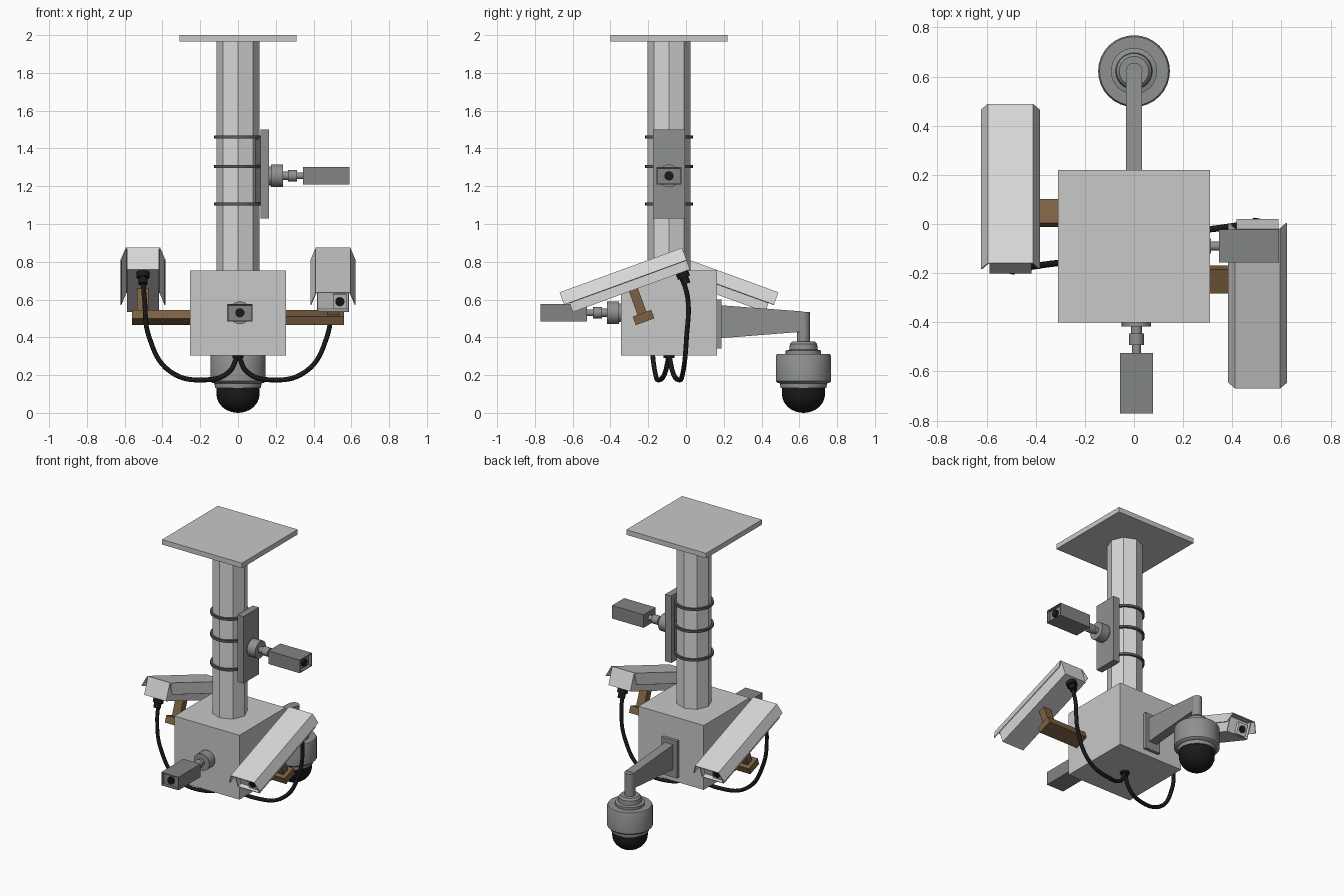
import bpy, bmesh, math
from mathutils import Matrix, Vector

if "Cube" in bpy.data.objects:
    bpy.data.objects.remove(bpy.data.objects["Cube"], do_unlink=True)


def material(name, *rgb):
    m = bpy.data.materials.new(name)
    m.use_nodes = True
    m.diffuse_color = (*rgb, 1)
    m.node_tree.nodes["Principled BSDF"].inputs["Base Color"].default_value = (*rgb, 1)
    return m


PALE = material("pale_grey_paint", .58, .58, .58)
WHITE = material("off_white_paint", .68, .68, .68)
GREY = material("mid_grey_metal", .27, .285, .275)
CAM = material("camera_grey", .22, .235, .228)
DARK = material("dark_grey_steel", .1, .105, .1)
BROWN = material("brown_bracket", .2, .12, .055)
BLACK = material("black_plastic", .01, .01, .01)
I = Matrix.Identity(4)
T = Matrix.Translation


def rot(deg, axis):
    return Matrix.Rotation(math.radians(deg), 4, axis)


def finish(name, bm, mat, mx=I, smooth=False):
    bmesh.ops.recalc_face_normals(bm, faces=bm.faces)
    me = bpy.data.meshes.new(name)
    bm.to_mesh(me)
    bm.free()
    me.materials.append(mat)
    ob = bpy.data.objects.new(name, me)
    ob.matrix_world = mx
    bpy.context.collection.objects.link(ob)
    if smooth:
        bpy.ops.object.select_all(action='DESELECT')
        ob.select_set(True)
        bpy.context.view_layer.objects.active = ob
        bpy.ops.object.shade_smooth_by_angle(angle=math.radians(35))
    return ob


def box(name, lo, hi, mat, mx=I, recess=0):
    """Box between two corners; recess sinks a framed panel into its +X end."""
    lo, hi = Vector(lo), Vector(hi)
    bm = bmesh.new()
    bmesh.ops.create_cube(bm, size=1, matrix=T((lo + hi) / 2) @ Matrix.Diagonal((*(hi - lo), 1)))
    if recess:
        bm.normal_update()
        end = [f for f in bm.faces if f.normal.x > .9]
        bmesh.ops.inset_region(bm, faces=end, thickness=.008)
        bmesh.ops.inset_region(bm, faces=end, thickness=.001, depth=-recess)
    return finish(name, bm, mat, mx)


def rod(name, a, b, r, mat, mx=I, sides=24, r2=None, smooth=True):
    """Cylinder or cone from point a to point b."""
    a, b = Vector(a), Vector(b)
    turn = (b - a).to_track_quat('Z', 'Y').to_matrix().to_4x4()
    bm = bmesh.new()
    bmesh.ops.create_cone(bm, cap_ends=True, segments=sides, radius1=r, radius2=r if r2 is None else r2,
                          depth=(b - a).length, matrix=T((a + b) / 2) @ turn)
    return finish(name, bm, mat, mx, smooth)


def prism(name, outline, width, mat, mx=I):
    """Y-Z outline extruded symmetrically along X."""
    bm = bmesh.new()
    face = bm.faces.new([bm.verts.new((-width / 2, y, z)) for y, z in outline])
    new = bmesh.ops.extrude_face_region(bm, geom=[face])["geom"]
    bmesh.ops.translate(bm, vec=(width, 0, 0), verts=[v for v in new if isinstance(v, bmesh.types.BMVert)])
    return finish(name, bm, mat, mx)


def lathe(name, profile, mat, mx):
    bm = bmesh.new()
    vs = [bm.verts.new((r, 0, z)) for r, z in profile]
    es = [bm.edges.new(p) for p in zip(vs, vs[1:])]
    bmesh.ops.spin(bm, geom=vs + es, axis=(0, 0, 1), cent=(0, 0, 0), angle=math.tau, steps=32)
    bmesh.ops.remove_doubles(bm, verts=bm.verts, dist=.0005)
    return finish(name, bm, mat, mx, True)


def cable(name, points, r, mx):
    cu = bpy.data.curves.new(name, 'CURVE')
    cu.dimensions = '3D'
    cu.bevel_depth = r
    cu.bevel_resolution = 2
    cu.resolution_u = 8
    sp = cu.splines.new('BEZIER')
    sp.bezier_points.add(len(points) - 1)
    for bp, p in zip(sp.bezier_points, points):
        bp.co = p
        bp.handle_left_type = bp.handle_right_type = 'AUTO'
    cu.materials.append(BLACK)
    ob = bpy.data.objects.new(name, cu)
    ob.matrix_world = mx
    bpy.context.collection.objects.link(ob)


# Everything hangs from a mast standing on this axis
AXIS = T((0, -.09, 0))
box("ceiling_plate", (-.31, -.31, 1.965), (.31, .31, 2), PALE, AXIS)
rod("mast", (0, 0, .74), (0, 0, 1.97), .113, WHITE, AXIS, sides=8, smooth=False)
box("junction_box", (-.253, -.255, .303), (.253, .255, .755), PALE, AXIS)

# Clamp bands and side panel
for i, z in enumerate((1.105, 1.305, 1.46)):
    band = [(.112, z - .008), (.126, z - .008), (.126, z + .008), (.112, z + .008), (.112, z - .008)]
    lathe(f"clamp_band_{i}", band, DARK, AXIS)
box("side_panel", (.118, -.085, 1.03), (.165, .085, 1.5), GREY, AXIS)
box("panel_spacer", (.09, -.05, 1.1), (.12, .05, 1.45), DARK, AXIS)


# Small box cameras on ball mounts, pointing along local +X
def box_camera(name, mx):
    rod(name + "_mount_base", (0, 0, 0), (.02, 0, 0), .05, GREY, mx)
    rod(name + "_mount_cup", (.01, 0, 0), (.073, 0, 0), .06, GREY, mx)
    rod(name + "_mount_stem", (.07, 0, 0), (.105, 0, 0), .022, GREY, mx)
    rod(name + "_mount_knuckle", (.1, 0, 0), (.148, 0, 0), .03, GREY, mx)
    rod(name + "_mount_neck", (.14, 0, 0), (.185, 0, 0), .018, GREY, mx)
    box(name + "_body", (.18, -.067, -.046), (.425, .067, .046), CAM, mx, recess=.02)
    rod(name + "_lens", (.4, 0, 0), (.42, 0, 0), .024, BLACK, mx)


box_camera("side_camera", T((.165, -.09, 1.255)))
box_camera("front_camera", T((.01, -.345, .53)) @ rot(-90, 'Z'))

# Two long housings, the second turned half way round the mast
for side, turn in (("left", 0), ("right", 180)):
    rig = AXIS @ rot(turn, 'Z')
    mx = rig @ T((.503, .07, .872)) @ rot(-90, 'Z') @ rot(20, 'Y')
    # Folded sunshield
    bm = bmesh.new()
    section = ((-.117, -.068), (-.09, 0), (.09, 0), (.117, -.068))
    rows = [[bm.verts.new((x, y, z)) for y, z in section] for x in (0, .69)]
    for k in range(3):
        bm.faces.new((rows[0][k], rows[1][k], rows[1][k + 1], rows[0][k + 1]))
    shield = finish(side + "_sunshield", bm, WHITE, mx)
    solid = shield.modifiers.new("thickness", 'SOLIDIFY')
    solid.thickness = .006
    solid.offset = 0
    # Housing with a recessed window and the lens unit inside it
    box(side + "_housing", (0, -.085, -.12), (.66, .085, -.002), WHITE, mx, recess=.03)
    box(side + "_lens_unit", (.6, 0, -.105), (.65, .072, -.025), WHITE, mx)
    rod(side + "_lens", (.64, .036, -.065), (.656, .036, -.065), .024, BLACK, mx)
    # Wall bar and upright post
    arm = rig @ T((0, -.135, .505)) @ rot(20, 'X')
    box(side + "_bracket_bar", (.25, -.052, -.024), (.56, .052, .024), BROWN, arm)
    box(side + "_bracket_post", (.475, -.025, 0), (.535, .025, .2), BROWN, arm)
    box(side + "_bracket_head", (.455, -.03, .165), (.555, .03, .2), BROWN, arm)
    # Cable gland and hanging cable
    rod(side + "_cable_gland", (.045, 0, -.11), (.045, 0, -.15), .034, BLACK, mx)
    rod(side + "_gland_nut", (.045, 0, -.15), (.045, 0, -.185), .024, BLACK, mx, sides=12)
    path = [(.503, .07, .72), (.495, .1, .6), (.47, .093, .4), (.36, .075, .22),
            (.17, .05, .175), (.05, .02, .215), (0, 0, .31)]
    cable(side + "_cable", path, .013, rig)
rod("cable_inlet", (0, 0, .29), (0, 0, .31), .03, BLACK, AXIS)

# Rear arm carrying the dome camera
DOME = T((0, .622, 0))
box("rear_wall_plate", (-.06, .16, .34), (.06, .188, .6), GREY)
prism("rear_arm", [(.18, .57), (.622, .537), (.622, .43), (.18, .395)], .064, GREY)
rod("rear_arm_neck", (0, 0, .36), (0, 0, .535), .034, GREY, DOME)
lathe("dome_housing", [(0, .378), (.06, .378), (.072, .365), (.075, .335), (.094, .33), (.094, .312),
                       (.14, .312), (.146, .3), (.146, .168), (.138, .16), (.124, .156), (.122, .132), (0, .132)],
      GREY, DOME)
bowl = [(.114 * math.cos(a), .1 - .1 * math.sin(a)) for a in (math.pi / 2 * k / 8 for k in range(9))]
lathe("dome_bowl", [(0, .14), (.114, .14)] + bowl, BLACK, DOME)
